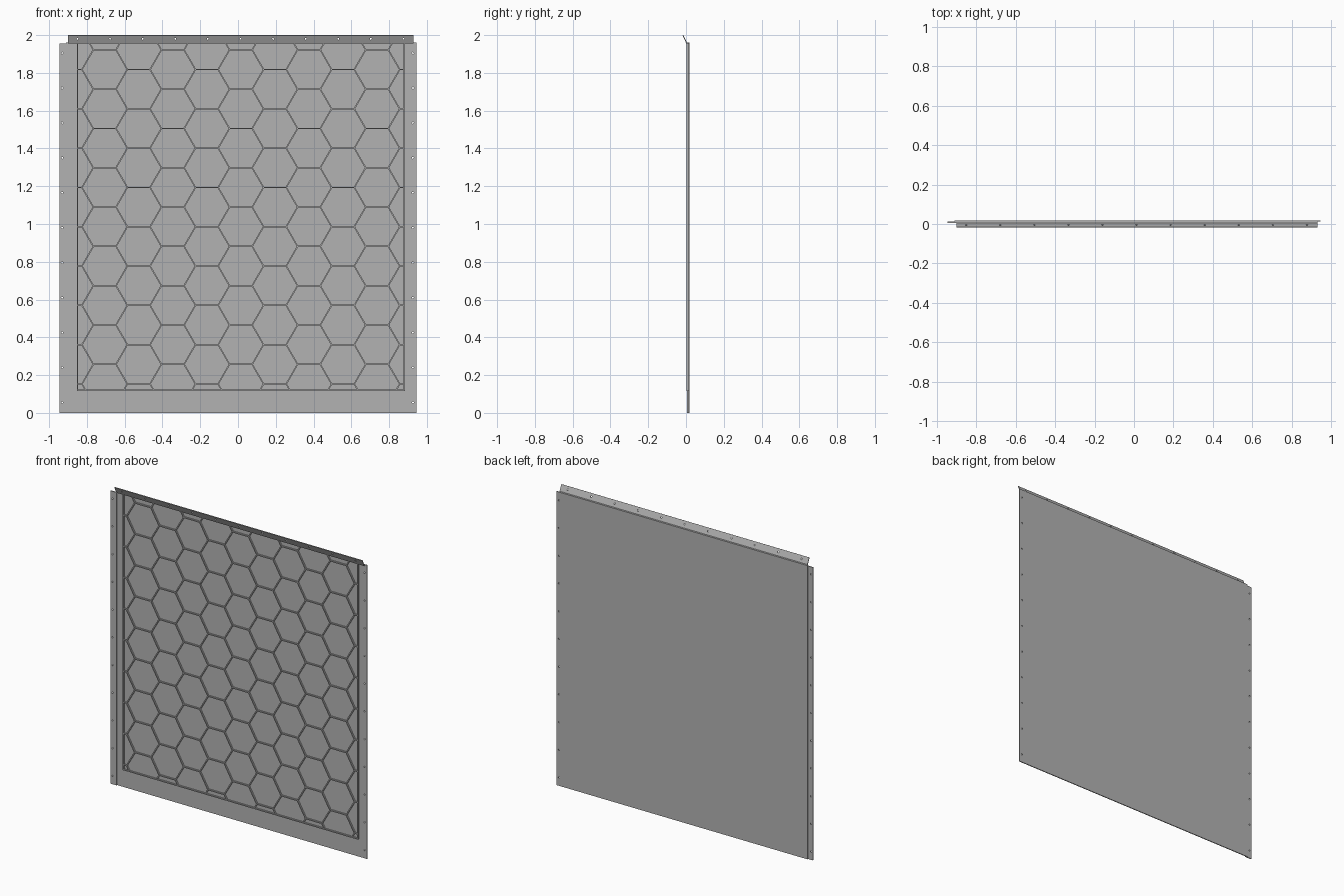
import bpy, bmesh, math
from mathutils import Vector, Matrix

cube = bpy.data.objects.get("Cube")
if cube:
    bpy.data.objects.remove(cube, do_unlink=True)

steel = bpy.data.materials.new("grey_steel")
steel.use_nodes = True
GREY = (0.45, 0.45, 0.45, 1)
steel.diffuse_color = GREY
steel.node_tree.nodes["Principled BSDF"].inputs["Base Color"].default_value = GREY

# Window that holds the honeycomb, and the depths of the layers
LEFT, RIGHT, BOTTOM, TOP = -0.85, 0.88, 0.12, 1.957
RIB_FRONT, SHEET_FRONT, BACK = 0.002, 0.012, 0.018
RIB = 0.007


def finish(name, bm):
    bmesh.ops.recalc_face_normals(bm, faces=bm.faces)
    mesh = bpy.data.meshes.new(name)
    bm.to_mesh(mesh)
    bm.free()
    mesh.materials.append(steel)
    obj = bpy.data.objects.new(name, mesh)
    bpy.context.collection.objects.link(obj)
    return obj


def add_box(bm, x0, x1, y0, y1, z0, z1):
    mat = Matrix.Translation(((x0 + x1) / 2, (y0 + y1) / 2, (z0 + z1) / 2))
    size = Matrix.Diagonal((x1 - x0, y1 - y0, z1 - z0, 1))
    bmesh.ops.create_cube(bm, size=1, matrix=mat @ size)


def box(name, *bounds):
    bm = bmesh.new()
    add_box(bm, *bounds)
    return finish(name, bm)


def add_rib(bm, a, b):
    """Thin upright wall between two (x, z) points."""
    d = b - a
    mid = (a + b) / 2
    mat = (Matrix.Translation((mid.x, (RIB_FRONT + SHEET_FRONT) / 2, mid.y))
           @ Matrix.Rotation(-math.atan2(d.y, d.x), 4, "Y")
           @ Matrix.Diagonal((d.length + RIB / 2, SHEET_FRONT - RIB_FRONT, RIB, 1)))
    bmesh.ops.create_cube(bm, size=1, matrix=mat)


def drill(obj, points):
    """Cut small round holes through the sheet from front to back."""
    bm = bmesh.new()
    for x, z in points:
        mat = Matrix.Translation((x, 0, z)) @ Matrix.Rotation(math.pi / 2, 4, "X")
        bmesh.ops.create_cone(bm, cap_ends=True, segments=8, radius1=0.005,
                              radius2=0.005, depth=0.1, matrix=mat)
    cutter = finish("hole_cutter", bm)
    cutter.hide_render = True
    mod = obj.modifiers.new("holes", "BOOLEAN")
    mod.operation = "DIFFERENCE"
    mod.solver = "EXACT"
    mod.object = cutter
    bpy.context.view_layer.objects.active = obj
    bpy.ops.object.modifier_apply(modifier=mod.name)
    bpy.data.objects.remove(cutter, do_unlink=True)


# Flat back sheet, and the lap strip stepped forward along its right edge
sheet = box("back_sheet", -0.91, 0.945, SHEET_FRONT, BACK, 0, 1.96)
strip = box("lap_strip", -0.945, -0.90, 0.006, SHEET_FRONT, 0, 1.955)
heights = [0.055 + 0.185 * i for i in range(11)]
drill(sheet, [(0.926, z) for z in heights])
drill(strip, [(-0.931, z) for z in heights])

# Top flange leaning forward
profile = [(SHEET_FRONT, 1.96), (SHEET_FRONT, 1.955), (0.002, 1.955),
           (-0.018, 1.998), (-0.014, 2.0), (0.005, 1.96)]
bm = bmesh.new()
face = bm.faces.new([bm.verts.new((-0.90, y, z)) for y, z in profile])
ext = bmesh.ops.extrude_face_region(bm, geom=[face])
bmesh.ops.translate(bm, vec=(1.83, 0, 0),
                    verts=[v for v in ext["geom"] if isinstance(v, bmesh.types.BMVert)])
flange = finish("top_flange", bm)
drill(flange, [(-0.85 + 0.1726 * i, 1.98) for i in range(11)])

# Border ribs on the two sides and the bottom of the window
half = RIB / 2
bm = bmesh.new()
for x in (LEFT, RIGHT):
    add_box(bm, x - half, x + half, RIB_FRONT, SHEET_FRONT, BOTTOM - half, TOP)
add_box(bm, LEFT, RIGHT, RIB_FRONT, SHEET_FRONT, BOTTOM - half, BOTTOM + half)
finish("border_ribs", bm)

# Honeycomb ribs: each node row repeats a flat edge and two slopes
pitch = 0.2081
side = pitch / math.sqrt(3)
centre = (LEFT + RIGHT) / 2
bm = bmesh.new()
for col in range(-5, 6):
    x = centre + col * side * 1.5
    for row in range(-1, 11):
        z = 1.922 - pitch * (row - (0.5 if col % 2 else 0))
        a, b = Vector((x - side / 2, z)), Vector((x + side / 2, z))
        add_rib(bm, a, b)
        for dz in (-pitch / 2, pitch / 2):
            add_rib(bm, b, b + Vector((side / 2, dz)))
# Trim the honeycomb to the window
for co, no in (((LEFT, 0, 0), (-1, 0, 0)), ((RIGHT, 0, 0), (1, 0, 0)),
               ((0, 0, BOTTOM), (0, 0, -1)), ((0, 0, TOP), (0, 0, 1))):
    bmesh.ops.bisect_plane(bm, geom=bm.verts[:] + bm.edges[:] + bm.faces[:],
                           plane_co=co, plane_no=no, clear_outer=True)
finish("honeycomb_ribs", bm)
